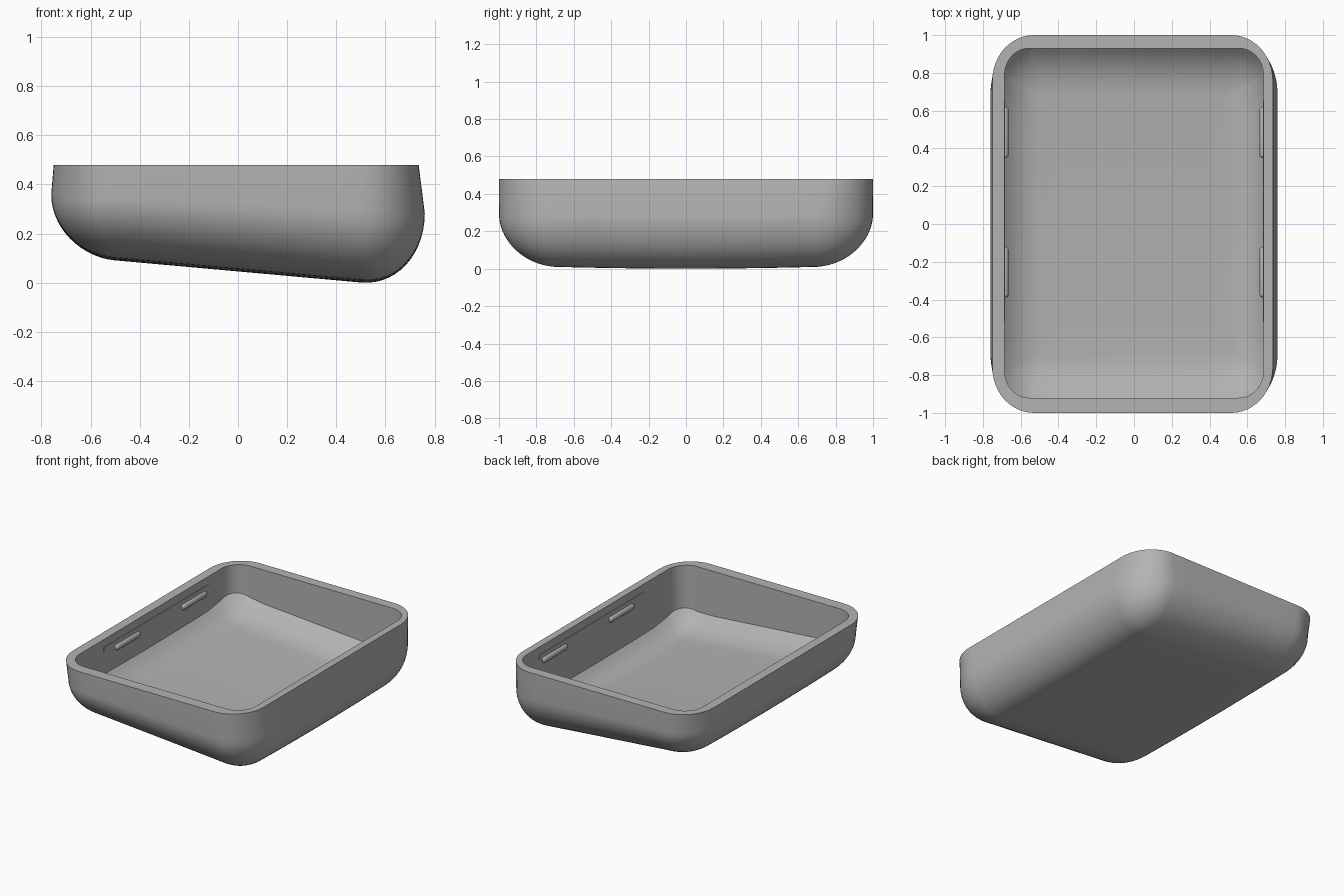
import bpy, bmesh, math

cube = bpy.data.objects.get("Cube")
if cube:
    bpy.data.objects.remove(cube, do_unlink=True)

grey = bpy.data.materials.new("plain_grey")
grey.use_nodes = True
colour = (0.45, 0.45, 0.45, 1)
grey.diffuse_color = colour
grey.node_tree.nodes["Principled BSDF"].inputs["Base Color"].default_value = colour

RIM_Z = 0.48
FILLET = 0.275          # height of the rounded underside
CX, CY = 0.5, 0.69      # centres of the rounded corners
RX, RY = 0.26, 0.31     # corner radii
WALL = 0.05             # floor thickness
ARC, SIDE = 12, 10      # points per corner and along each side


def ring(x0, x1, y0, y1, rx, ry):
    """Rounded rectangle with points along the straight sides as well."""
    centres = [(x1 - rx, y1 - ry), (x0 + rx, y1 - ry),
               (x0 + rx, y0 + ry), (x1 - rx, y0 + ry)]
    corners = []
    for k, (cx, cy) in enumerate(centres):
        angles = [math.pi / 2 * (k + i / ARC) for i in range(ARC + 1)]
        corners.append([(cx + rx * math.cos(a), cy + ry * math.sin(a)) for a in angles])
    points = []
    for k, arc in enumerate(corners):
        points += arc
        (ax, ay), (bx, by) = arc[-1], corners[(k + 1) % 4][0]
        points += [(ax + (bx - ax) * i / SIDE, ay + (by - ay) * i / SIDE)
                   for i in range(1, SIDE)]
    return points


def underside(x, y):
    """Height of the tilted, softly rounded underside."""
    u = max(0, (abs(x) - CX) / RX)
    v = max(0, (abs(y) - CY) / RY)
    t = 1 - math.sqrt(max(0, 1 - min(1, math.hypot(u, v)) ** 2))
    tilt = 0.046 - (0.09 - 0.04 * t) * x
    return tilt + FILLET * t + 0.02 * y * y * (1 - t)


def on_surface(points, lift=0):
    return [(x, y, underside(x, y) + lift) for x, y in points]


def scaled(points, s):
    return [(x * s, y * s) for x, y in points]


# Rings from the centre of the underside, over the rim, to the centre of the floor
flat = ring(-CX, CX, -CY, CY, 0.02, 0.02)
loops = [on_surface(scaled(flat, s)) for s in (0.05, 0.3, 0.55, 0.8, 1)]
for i in range(1, 15):
    q = math.sin(math.pi / 2 * i / 14)
    hx, hy = CX + RX * q, CY + RY * q
    loops.append(on_surface(ring(-hx, hx, -hy, hy, RX * q, RY * q)))
rim_outer = ring(-0.75, 0.735, -1, 1, 0.22, 0.24)
rim_inner = ring(-0.685, 0.685, -0.92, 0.93, 0.13, 0.14)
loops.append([(x, y, RIM_Z) for x, y in rim_outer])
loops.append([(x, y, RIM_Z) for x, y in rim_inner])
for i in range(9):
    f = i / 8
    mix = [(a + (c - a) * f, b + (d - b) * f)
           for (a, b), (c, d) in zip(rim_inner, flat)]
    loops.append(on_surface(mix, WALL))
loops += [on_surface(scaled(flat, s), WALL) for s in (0.8, 0.55, 0.3, 0.05)]

# Tray shell
bm = bmesh.new()
rows = [[bm.verts.new(p) for p in loop] for loop in loops]
count = len(rows[0])
for a, b in zip(rows, rows[1:]):
    for i in range(count):
        j = (i + 1) % count
        bm.faces.new((a[i], a[j], b[j], b[i]))
bm.faces.new(rows[0][::-1])
bm.faces.new(rows[-1])
bmesh.ops.recalc_face_normals(bm, faces=bm.faces)
mesh = bpy.data.meshes.new("tray_shell")
bm.to_mesh(mesh)
bm.free()
tray = bpy.data.objects.new("tray_shell", mesh)
bpy.context.collection.objects.link(tray)
mesh.materials.append(grey)


def smooth(obj):
    bpy.ops.object.select_all(action='DESELECT')
    obj.select_set(True)
    bpy.context.view_layer.objects.active = obj
    bpy.ops.object.shade_smooth_by_angle(angle=math.radians(32))


def bar(name, x, y, z, size, radius):
    bpy.ops.mesh.primitive_cube_add(size=1, location=(x, y, z))
    obj = bpy.context.object
    obj.name = name
    obj.scale = size
    bpy.ops.object.transform_apply(location=False, rotation=False, scale=True)
    obj.data.materials.append(grey)
    if radius:
        bevel = obj.modifiers.new("rounding", 'BEVEL')
        bevel.width = radius
        bevel.segments = 4
        bpy.ops.object.modifier_apply(modifier="rounding")
    smooth(obj)


smooth(tray)

# Snap ribs and a faint ledge on both long inner walls
for side, label in ((-1, "right"), (1, "left")):
    for y, place in ((-0.255, "front"), (0.485, "back")):
        bar(f"{label}_{place}_rib", side * 0.685, y, 0.375, (0.042, 0.27, 0.042), 0.019)
    bar(f"{label}_ledge", side * 0.685, 0.07, 0.41, (0.006, 1.17, 0.03), 0)
